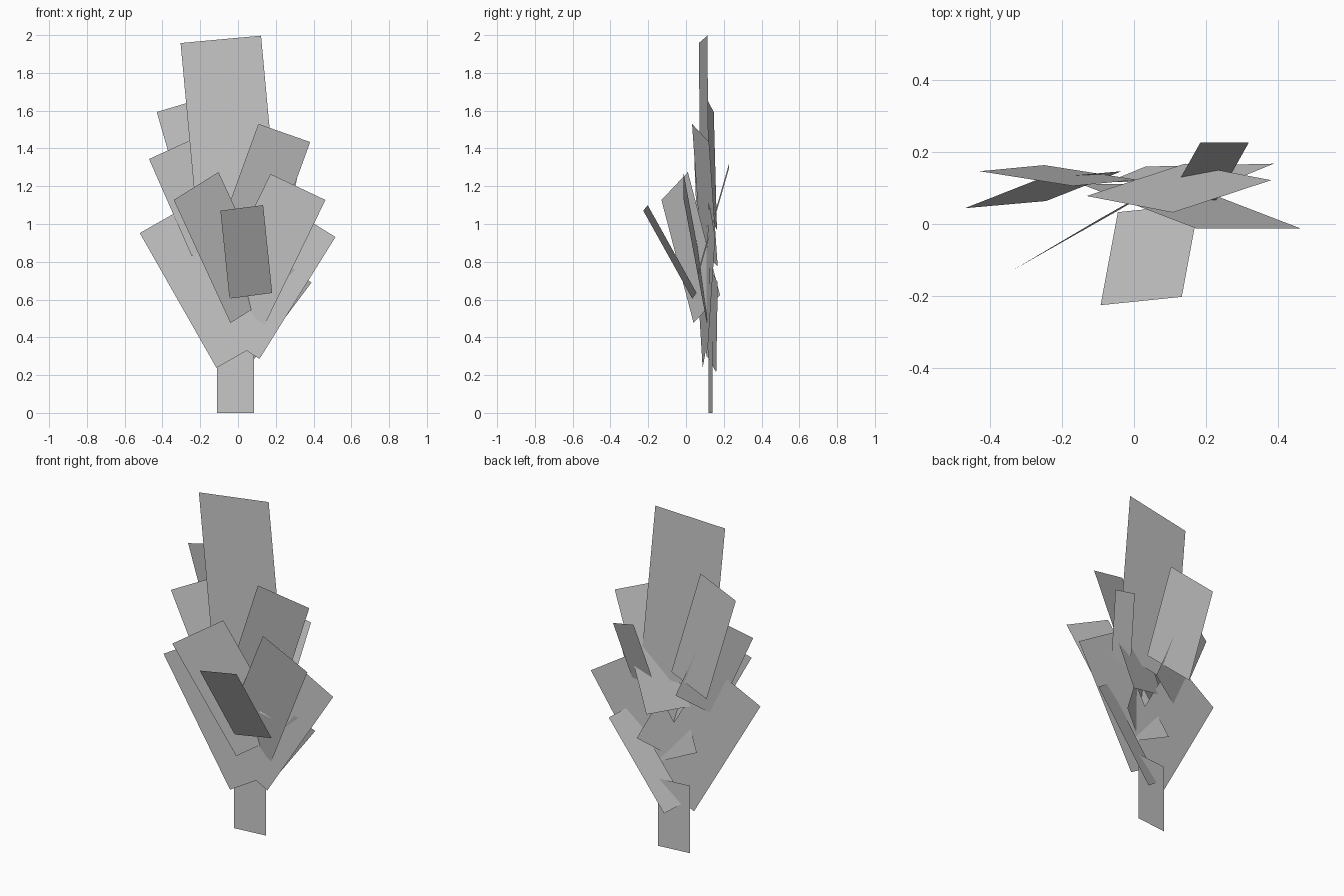
import bpy
import bmesh
from mathutils import Vector

cube = bpy.data.objects.get("Cube")
if cube:
    bpy.data.objects.remove(cube, do_unlink=True)

# One plain grey for the whole plant
grey = bpy.data.materials.new("plain_grey")
grey.use_nodes = True
colour = (0.6, 0.6, 0.6, 1)
grey.diffuse_color = colour
grey.node_tree.nodes["Principled BSDF"].inputs["Base Color"].default_value = colour


def card(name, top_left, top_right, bottom_left):
    """Flat rectangular leaf card from three of its corners."""
    a, b, d = Vector(top_left), Vector(top_right), Vector(bottom_left)
    bm = bmesh.new()
    bm.faces.new([bm.verts.new(p) for p in (a, d, b + d - a, b)])
    mesh = bpy.data.meshes.new(name)
    bm.to_mesh(mesh)
    bm.free()
    mesh.materials.append(grey)
    obj = bpy.data.objects.new(name, mesh)
    bpy.context.collection.objects.link(obj)
    return obj


def upright(x, z, offset=0.1):
    """Point on the slightly turned upright plane of the main leaves."""
    return (x, offset + 0.106 * x, z)


# Stem and the upright leaves that share its direction
card("stem", upright(-0.11, 0.4, 0.13), upright(0.085, 0.4, 0.13), upright(-0.11, 0, 0.13))
card("top_leaf", upright(-0.304, 1.958), upright(0.122, 1.997), upright(-0.212, 0.96))
card("lower_right_leaf", upright(-0.52, 0.952), upright(-0.213, 1.127), upright(-0.114, 0.238))
card("lower_left_leaf", upright(0.236, 1.105), upright(0.516, 0.931), upright(-0.166, 0.46))

# Leaves leaning forward
card("front_centre_leaf", (-0.093, -0.226, 1.07), (0.133, -0.203, 1.1), (-0.045, 0.033, 0.605))
card("front_right_leaf", (-0.34, -0.13, 1.127), (-0.103, 0.01, 1.275), (-0.04, 0.04, 0.476))
card("front_left_leaf", (0.172, -0.012, 1.265), (0.463, -0.012, 1.127), (-0.15, 0.112, 0.604))
card("upper_left_leaf", (0.108, 0.032, 1.53), (0.382, 0.122, 1.434), (-0.132, 0.078, 0.87))

# Leaves on the right and back
card("middle_right_leaf", (-0.471, 0.044, 1.344), (-0.26, 0.127, 1.44), (-0.245, 0.064, 0.83))
card("upper_right_leaf", (-0.43, 0.147, 1.593), (-0.17, 0.106, 1.67), (-0.25, 0.164, 0.968))

# Narrow leaves at the back
card("back_narrow_leaf", (0.185, 0.227, 1.317), (0.32, 0.227, 1.292), (0.095, 0.067, 0.76))
card("low_narrow_leaf", (0.282, 0.124, 0.77), (0.389, 0.168, 0.69), (-0.075, 0.116, 0.294))
